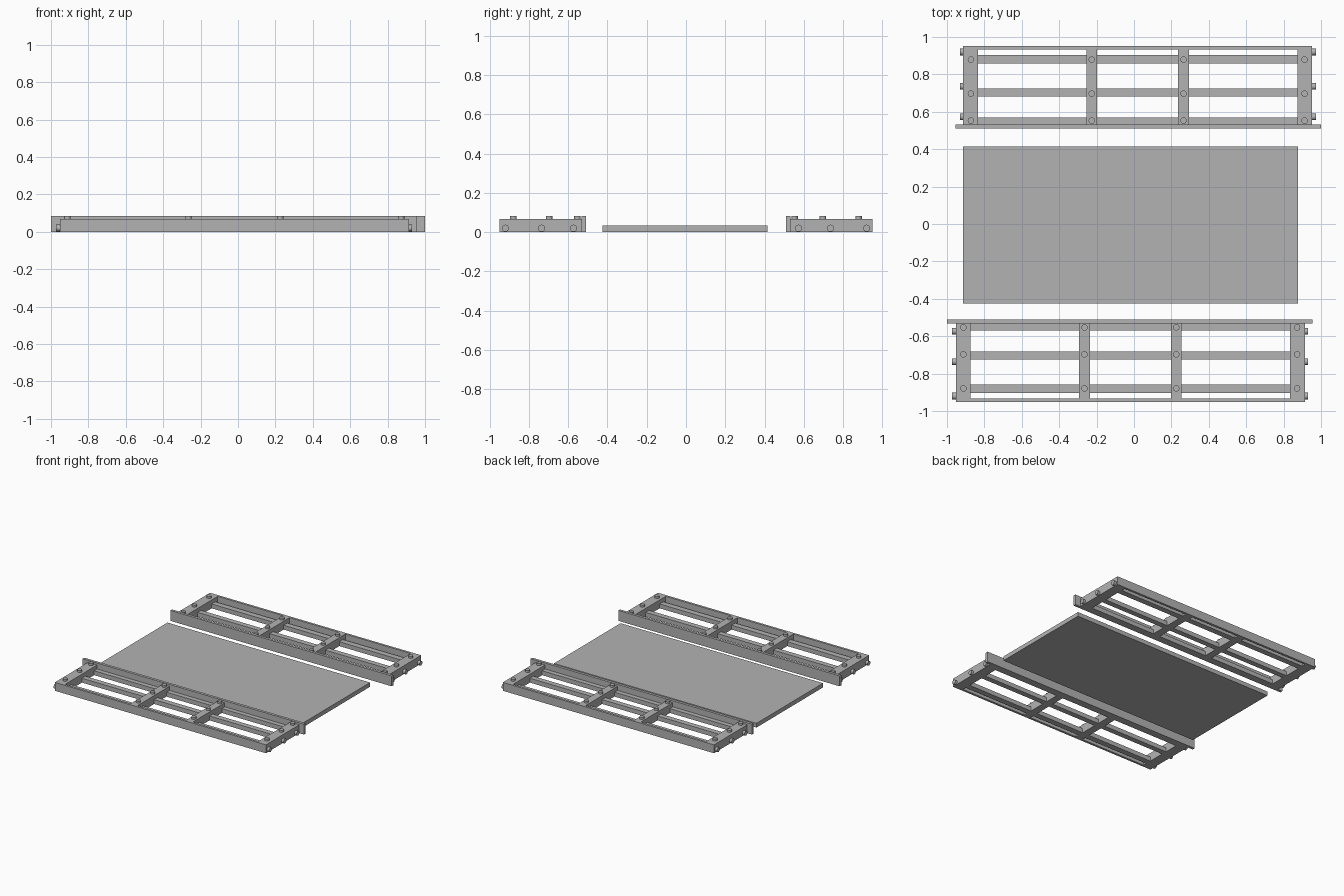
import bpy
import math
from mathutils import Matrix

cube = bpy.data.objects.get("Cube")
if cube:
    bpy.data.objects.remove(cube, do_unlink=True)

grey = bpy.data.materials.new("plain grey")
grey.use_nodes = True
colour = (0.45, 0.45, 0.45, 1)
grey.diffuse_color = colour
grey.node_tree.nodes["Principled BSDF"].inputs["Base Color"].default_value = colour


def finish(name, turn):
    # Name, colour and optionally spin a part half a turn about the centre
    ob = bpy.context.object
    ob.name = name
    ob.data.materials.append(grey)
    bpy.context.view_layer.update()
    ob.matrix_world = Matrix.Rotation(turn, 4, "Z") @ ob.matrix_world
    return ob


def box(name, x, y, z, turn=0):
    centre = [(a + b) / 2 for a, b in (x, y, z)]
    bpy.ops.mesh.primitive_cube_add(size=1, location=centre)
    ob = finish(name, turn)
    for v in ob.data.vertices:
        for i, (a, b) in enumerate((x, y, z)):
            v.co[i] *= b - a


def peg(name, radius, depth, location, turn, rotation=(0, 0, 0)):
    bpy.ops.mesh.primitive_cylinder_add(vertices=24, radius=radius, depth=depth,
                                        location=location, rotation=rotation)
    bpy.ops.object.shade_smooth_by_angle(angle=math.radians(40))
    finish(name, turn)


TOP, HEAD = 0.067, 0.083
BEAMS = ((-0.913, -0.833), (-0.255, -0.197), (0.234, 0.295), (0.873, 0.953))
RAILS = ((0.857, 0.903), (0.681, 0.724), (0.5315, 0.569))
BOLT_X = (-0.872, -0.226, 0.265, 0.912)
BOLT_Y = (0.879, 0.697, 0.553)
PIN_Y = (0.92, 0.736, 0.573)


def side_frame(side, turn):
    # Tall inner board and thin outer strip
    box(side + "_inner_board", (-0.955, 1.0), (0.51, 0.5315), (0, HEAD), turn)
    box(side + "_outer_strip", (-0.913, 0.953), (0.933, 0.951), (0, TOP), turn)
    # Tall cross beams
    for x in BEAMS:
        box(side + "_cross_beam", x, (0.5315, 0.951), (0, TOP), turn)
    # Low long rails between the end beams
    for y in RAILS:
        box(side + "_long_rail", (-0.84, 0.88), y, (0, 0.035), turn)
    # Round bolt heads on the beams
    for x in BOLT_X:
        for y in BOLT_Y:
            peg(side + "_bolt_head", 0.017, 0.026, (x, y, HEAD - 0.013), turn)
    # Round pins poking out of both ends
    for x in (-0.911, 0.953):
        for y in PIN_Y:
            peg(side + "_end_pin", 0.018, 0.04, (x, y, 0.02), turn,
                (0, math.pi / 2, 0))


side_frame("back", 0)
side_frame("front", math.pi)

# Flat central panel
box("centre_panel", (-0.913, 0.877), (-0.426, 0.414), (0, 0.034))
